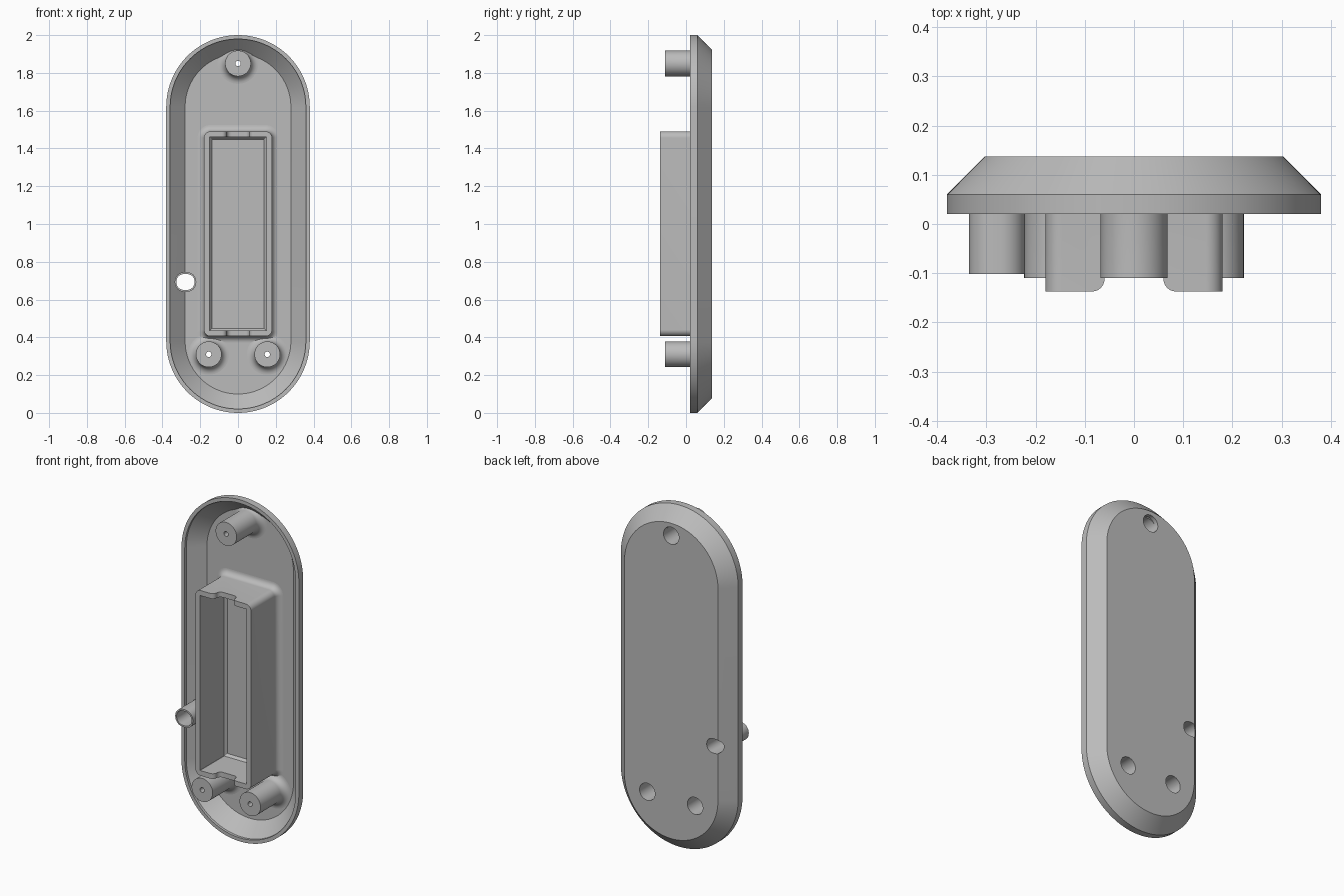
import bpy, bmesh
from math import sin, cos, pi, hypot, radians

if "Cube" in bpy.data.objects:
    bpy.data.objects.remove(bpy.data.objects["Cube"])

grey = bpy.data.materials.new("plain grey")
grey.use_nodes = True
grey.diffuse_color = (0.5, 0.5, 0.5, 1)
grey.node_tree.nodes["Principled BSDF"].inputs["Base Color"].default_value = (0.5, 0.5, 0.5, 1)

HALF, MID, SPINE = 0.38, 1.0, 0.62   # shell half width, centre height, half straight length
FLOOR, BACK = 0.113, 0.137           # inner floor and back face


def outline(cx, cz, hw, hh, r, y, n=16, clip=False):
    """Rounded rectangle in the xz plane; clip keeps it inside the sloped shell."""
    ring = []
    for q, (sx, sz) in enumerate([(1, 1), (-1, 1), (-1, -1), (1, -1)]):
        for i in range(n + 1):
            a = (q + i / n) * pi / 2
            x = cx + sx * (hw - r) + r * cos(a)
            z = cz + sz * (hh - r) + r * sin(a)
            inset = HALF - hypot(x, max(abs(z - MID) - SPINE, 0))
            ring.append((x, min(y, 0.045 + inset) if clip else y, z))
    return ring


def loft(name, rings):
    """Closed solid through a list of rings."""
    bm = bmesh.new()
    loops = [[bm.verts.new(p) for p in ring] for ring in rings]
    for a, b in zip(loops, loops[1:]):
        for i in range(len(a)):
            j = (i + 1) % len(a)
            bm.faces.new((a[i], a[j], b[j], b[i]))
    bm.faces.new(loops[0])
    bm.faces.new(loops[-1])
    bmesh.ops.remove_doubles(bm, verts=bm.verts, dist=1e-5)
    bmesh.ops.recalc_face_normals(bm, faces=bm.faces)
    mesh = bpy.data.meshes.new(name)
    bm.to_mesh(mesh)
    bm.free()
    mesh.materials.append(grey)
    ob = bpy.data.objects.new(name, mesh)
    bpy.context.collection.objects.link(ob)
    return ob


def select(ob):
    bpy.ops.object.select_all(action="DESELECT")
    ob.select_set(True)
    bpy.context.view_layer.objects.active = ob


def cut(ob, cutter):
    mod = ob.modifiers.new("cut", "BOOLEAN")
    mod.operation, mod.solver, mod.object = "DIFFERENCE", "EXACT", cutter
    select(ob)
    bpy.ops.object.modifier_apply(modifier=mod.name)


def fillet(size, steps=8):
    """Outward growth and depth of a concave fillet rising from the floor."""
    arc = [(size * (1 - sin(i / steps * pi / 2)), FLOOR - size * (1 - cos(i / steps * pi / 2)))
           for i in range(steps + 1)]
    return [(size, FLOOR + 0.006)] + arc


parts, cutters = [], []

# Pill-shaped shell: back face, chamfer, rim, inner slope and floor
profile = [(0.077, BACK), (0, 0.06), (0, 0.02), (0.021, 0.02), (0.021, 0.035), (0.1, FLOOR)]
shell = loft("shell", [outline(0, MID, HALF - d, 1 - d, HALF - d, y, 32) for d, y in profile])
parts.append(shell)

# Screw posts with a pilot hole and a wide recess from the back
for name, x, z in [("top_post", 0, 1.85), ("left_post", 0.155, 0.31), ("right_post", -0.155, 0.31)]:
    radii = [(0.068 + g, y) for g, y in fillet(0.04)] + [(0.068, -0.11)]
    post = loft(name, [outline(x, z, r, r, r, y, clip=True) for r, y in radii])
    bore = [(0.014, -0.3), (0.014, -0.07), (0.05, -0.07), (0.05, 0.3)]
    hole = loft("screw_hole", [outline(x, z, r, r, r, y) for r, y in bore])
    cut(post, hole)
    cut(shell, hole)
    parts.append(post)
    cutters.append(hole)

# Oval cable tube passing through the sloped side
tube = loft("cable_tube", [outline(-0.278, 0.693, 0.057, 0.052, 0.05, y, clip=True)
                           for y in (0.12, -0.102)])
hole = loft("cable_hole", [outline(-0.278, 0.693, 0.048, 0.042, 0.04, y) for y in (0.3, -0.3)])
cut(tube, hole)
cut(shell, hole)
parts.append(tube)
cutters.append(hole)

# Rectangular holder with a filleted foot
BOX_Z, BOX_W, BOX_H = 0.948, 0.18, 0.542
sizes = fillet(0.034) + [(0, -BACK)]
holder = loft("holder", [outline(0, BOX_Z, BOX_W + g, BOX_H + g, 0.034 + g, y) for g, y in sizes])
cavity = loft("holder_cavity", [outline(0, BOX_Z, BOX_W - d, BOX_H - d, 0.001, y, 1)
                                for d, y in [(0.03, -0.3), (0.03, 0.085), (0.042, 0.1)]])
cut(holder, cavity)

# Soft-cornered notch across both end walls of the holder
R = 0.025
steps = [i / 8 * pi / 2 for i in range(9)]
half = [(0.085, -0.3)]
half += [(0.085 - R * sin(a), -BACK + R * (1 - cos(a))) for a in steps]
half += [(0.06 - R * (1 - cos(a)), -BACK + R + R * sin(a)) for a in steps]
section = half + [(-x, y) for x, y in reversed(half)]
notch = loft("holder_notch", [[(x, y, z) for x, y in section] for z in (0.2, 1.8)])
cut(holder, notch)
parts.append(holder)
cutters += [cavity, notch]

for ob in cutters:
    bpy.data.objects.remove(ob)
for ob in parts:
    select(ob)
    bpy.ops.object.shade_smooth_by_angle(angle=radians(30))
